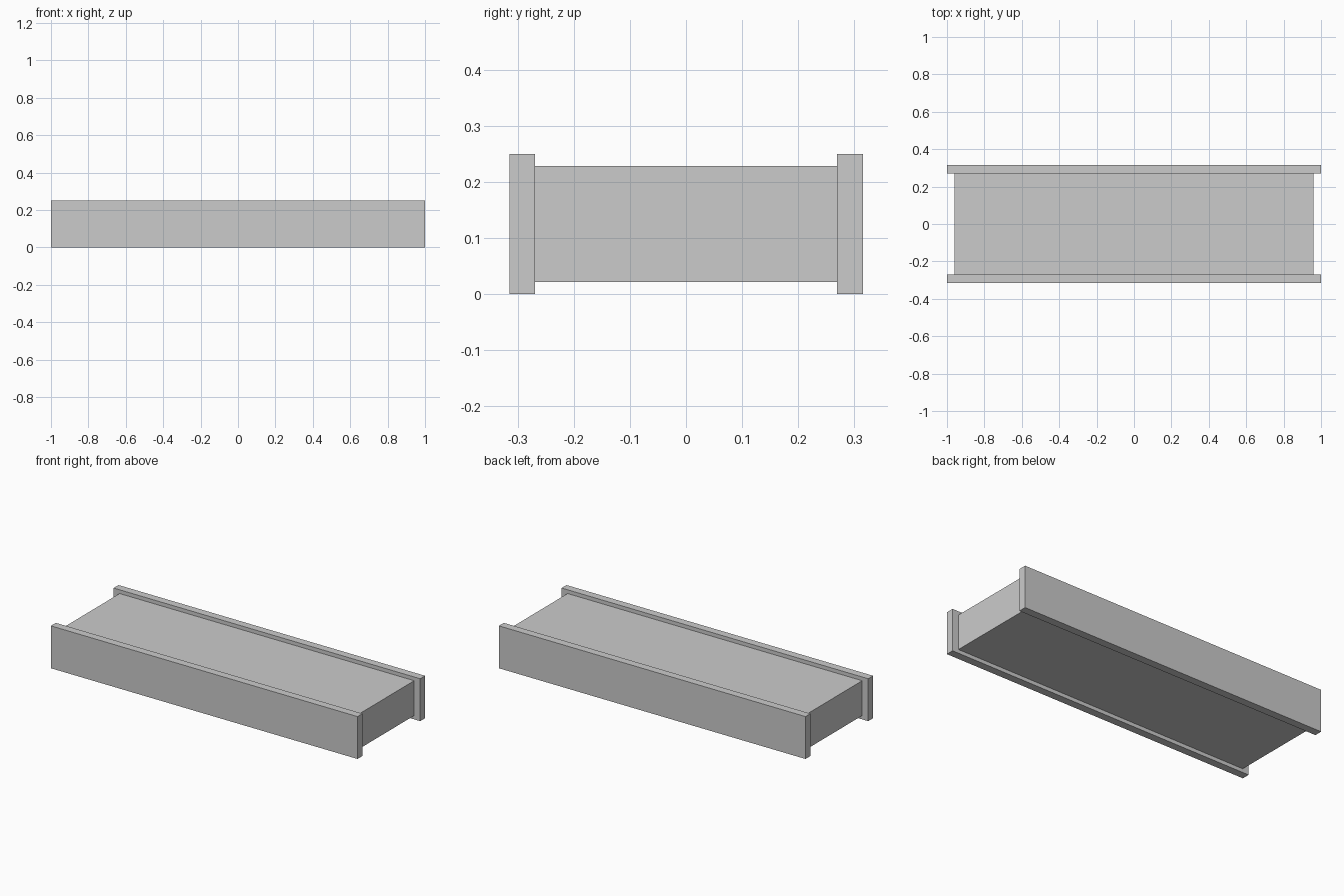
import bpy

if "Cube" in bpy.data.objects:
    bpy.data.objects.remove(bpy.data.objects["Cube"])


def box(name, lo, hi):
    """Axis-aligned box between two corners."""
    bpy.ops.mesh.primitive_cube_add(size=1, location=[(a + b) / 2 for a, b in zip(lo, hi)])
    ob = bpy.context.object
    ob.name = name
    ob.scale = [b - a for a, b in zip(lo, hi)]
    bpy.ops.object.transform_apply(location=False, rotation=False, scale=True)
    return ob


INNER, OUTER = 0.269, 0.315   # side plate faces along y

# Central block, inset from the plates at the ends, top and bottom
box("core_block", (-0.961, -INNER, 0.022), (0.961, INNER, 0.228))

# Long side plates
box("front_plate", (-1, -OUTER, 0), (1, -INNER, 0.25))
box("back_plate", (-1, INNER, 0), (1, OUTER, 0.25))
